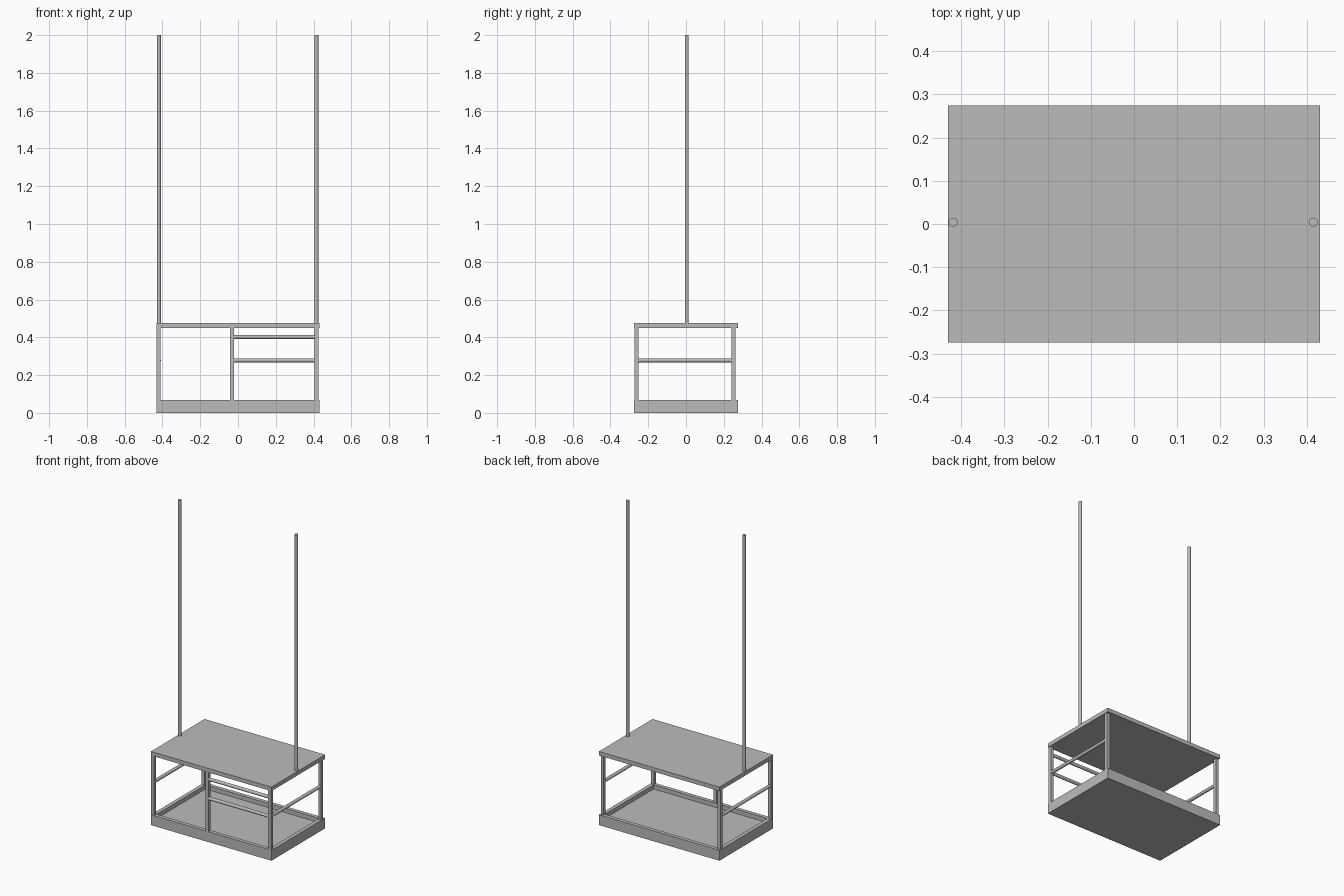
import bpy
from mathutils import Vector

default = bpy.data.objects.get("Cube")
if default:
    bpy.data.objects.remove(default, do_unlink=True)

# Single grey material
grey = bpy.data.materials.new("plain_grey")
grey.use_nodes = True
colour = (0.5, 0.5, 0.5, 1)
grey.diffuse_color = colour
grey.node_tree.nodes["Principled BSDF"].inputs["Base Color"].default_value = colour


def finish(name):
    obj = bpy.context.object
    obj.name = obj.data.name = name
    obj.data.materials.append(grey)
    return obj


def box(name, low, high):
    low, high = Vector(low), Vector(high)
    bpy.ops.mesh.primitive_cube_add(size=1, location=(low + high) / 2)
    bpy.context.object.scale = high - low
    bpy.ops.object.transform_apply(location=False, rotation=False, scale=True)
    return finish(name)


def tube(name, start, end, radius):
    start, end = Vector(start), Vector(end)
    axis = end - start
    bpy.ops.mesh.primitive_cylinder_add(vertices=24, radius=radius, depth=axis.length,
                                        location=(start + end) / 2)
    bpy.context.object.rotation_euler = axis.to_track_quat("Z", "Y").to_euler()
    bpy.ops.object.shade_smooth_by_angle()
    return finish(name)


X, Y = 0.431, 0.274          # half size of the platform
RIM, FLOOR, TOP = 0.025, 0.04, 0.067
ROOF_LOW, ROOF_HIGH = 0.45, 0.476
POST, RAIL = 0.021, 0.0105   # post width, rail radius

# Tray with a raised rim
box("tray_floor", (-X, -Y, 0), (X, Y, FLOOR))
for side, s in (("left", 1), ("right", -1)):
    a, b = sorted((s * X, s * (X - RIM)))
    box(side + "_rim", (a, -Y, FLOOR), (b, Y, TOP))
for side, s in (("back", 1), ("front", -1)):
    a, b = sorted((s * Y, s * (Y - RIM)))
    box(side + "_rim", (-X + RIM, a, FLOOR), (X - RIM, b, TOP))

# Roof slab
box("roof", (-X, -Y, ROOF_LOW), (X, Y, ROOF_HIGH))

# Upright posts, the back pair set in a little
posts = {"front_right_post": (-0.42, -0.263), "front_left_post": (0.416, -0.263),
         "front_middle_post": (-0.031, -0.263),
         "back_right_post": (-0.42, 0.251), "back_left_post": (0.416, 0.251)}
h = POST / 2
for name, (x, y) in posts.items():
    box(name, (x - h, y - h, TOP), (x + h, y + h, ROOF_LOW))

# Side rails, front rails and tall poles
for side, x in (("right", -0.419), ("left", 0.415)):
    tube(side + "_rail", (x, -0.263, 0.278), (x, 0.255, 0.278), RAIL)
    tube(side + "_pole", (x, 0.004, ROOF_HIGH), (x, 0.004, 2), RAIL)
for level, z in (("lower", 0.278), ("upper", 0.402)):
    tube(level + "_front_rail", (-0.031, -0.263, z), (0.416, -0.263, z), RAIL)
